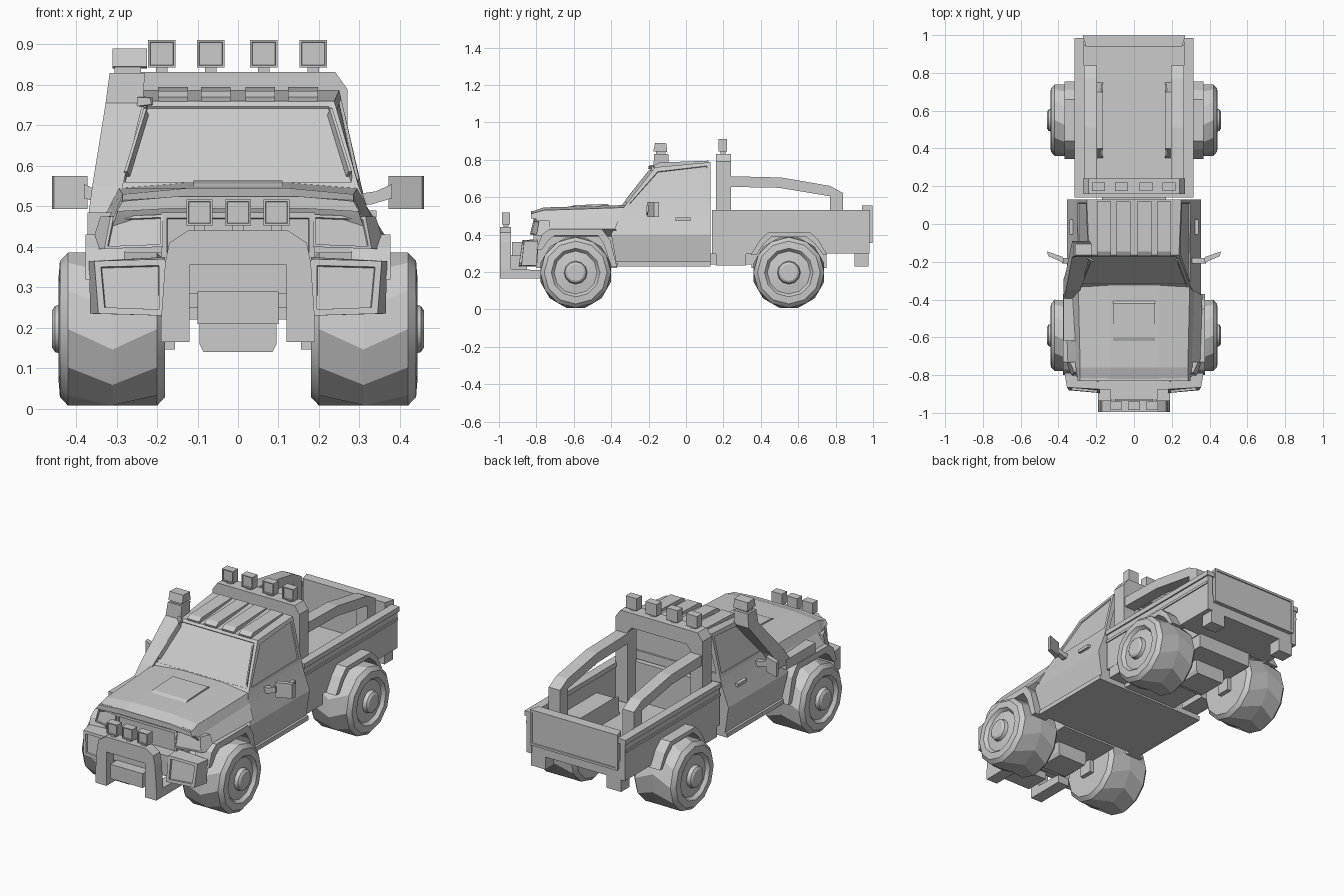
import bpy, bmesh, math
from mathutils import Vector


def make(name, verts, faces, mirror=False):
    me = bpy.data.meshes.new(name)
    me.from_pydata(verts, [], faces)
    bm = bmesh.new()
    bm.from_mesh(me)
    bmesh.ops.recalc_face_normals(bm, faces=bm.faces)
    bm.to_mesh(me)
    bm.free()
    ob = bpy.data.objects.new(name, me)
    bpy.context.collection.objects.link(ob)
    if mirror:
        ob.modifiers.new("Mirror", 'MIRROR').use_mirror_merge = False
    return ob


def rings(name, secs, mirror=False, caps=True):
    """Skin a list of equally long closed loops."""
    n = len(secs[0])
    faces = [(s * n + i, s * n + (i + 1) % n, (s + 1) * n + (i + 1) % n, (s + 1) * n + i)
             for s in range(len(secs) - 1) for i in range(n)]
    if caps:
        faces += [tuple(range(n)), tuple(range((len(secs) - 1) * n, len(secs) * n))]
    return make(name, [v for s in secs for v in s], faces, mirror)


def prism(name, pts, lo, hi, axis='X', mirror=False):
    """Extrude a 2D outline along an axis."""
    put = {'X': lambda a, b, t: (t, a, b), 'Y': lambda a, b, t: (a, t, b),
           'Z': lambda a, b, t: (a, b, t)}[axis]
    return rings(name, [[put(a, b, t) for a, b in pts] for t in (lo, hi)], mirror)


def box(name, x0, x1, y0, y1, z0, z1, mirror=False):
    return prism(name, [(x0, y0), (x1, y0), (x1, y1), (x0, y1)], z0, z1, 'Z', mirror)


def sym(pts):
    return pts + [(-a, b) for a, b in reversed(pts)]


def loft(name, stations):
    """Body shell: each station is a half section, bottom to top, mirrored in x."""
    n = len(stations[0])
    secs = [s + [(-x, y, z) for x, y, z in reversed(s)] for s in stations]
    m, last = 2 * n, (len(secs) - 1) * 2 * n
    faces = [(s * m + i, s * m + (i + 1) % m, (s + 1) * m + (i + 1) % m, (s + 1) * m + i)
             for s in range(len(secs) - 1) for i in range(m)]
    for b in (0, last):
        faces += [(b + i, b + i + 1, b + m - 2 - i, b + m - 1 - i) for i in range(n - 1)]
    return make(name, [v for s in secs for v in s], faces)


def inset(ob, d, thick, depth, zmin=-1):
    """Frame and recess, with steep walls, the faces that look along d."""
    bm = bmesh.new()
    bm.from_mesh(ob.data)
    d = Vector(d).normalized()
    fs = [f for f in bm.faces if f.normal.dot(d) > 0.8 and f.calc_center_median().z > zmin]
    bmesh.ops.inset_individual(bm, faces=fs, thickness=thick, depth=0)
    bmesh.ops.inset_individual(bm, faces=fs, thickness=.002, depth=depth)
    bm.to_mesh(ob.data)
    bm.free()


# Cab with recessed windows
cab = loft("cab", [
    [(.33, -.37, .23), (.355, -.40, .40), (.318, -.36, .50), (.298, -.33, .55), (.238, -.165, .76)],
    [(.33, .13, .23), (.355, .13, .40), (.318, .13, .50), (.305, .13, .55), (.25, .13, .787)]])
inset(cab, (0, -.8, .6), .022, -.005, .6)
inset(cab, (1, 0, .3), .028, -.007, .6)
inset(cab, (-1, 0, .3), .028, -.007, .6)
inset(cab, (0, 1, 0), .035, -.008, .6)
for x in (-.16, -.055, .055, .16):
    prism("roof_ridge", [(-.165, .755), (-.17, .77), (-.145, .785), (.12, .795), (.12, .775)],
          x - .037, x + .037)
box("door_handle", .32, .342, -.055, .025, .472, .49, True)
box("door_sill", .30, .347, -.37, .13, .23, .255, True)

# Hood, nose and fenders
loft("hood", [
    [(.28, -.77, .385), (.32, -.77, .42), (.30, -.80, .48), (.285, -.815, .515), (.13, -.82, .525)],
    [(.28, -.74, .39), (.35, -.74, .43), (.305, -.76, .48), (.285, -.76, .53), (.125, -.76, .545)],
    [(.30, -.33, .39), (.362, -.38, .43), (.318, -.35, .50), (.295, -.32, .545), (.13, -.32, .558)]])
prism("hood_scoop", [(-.63, .545), (-.60, .557), (-.42, .564), (-.40, .55)], -.11, .11)
box("engine_bay", -.175, .175, -.80, -.37, .22, .42)
grille = box("grille", -.19, .19, -.815, -.76, .34, .485)
inset(grille, (0, -1, 0), .02, -.012)
prism("hood_lip", sym([(.15, .525), (.285, .513), (.30, .487), (.16, .495)]), -.83, -.78, 'Y')
lamp = rings("headlight", [
    [(.185, -.835, .40), (.33, -.80, .395), (.315, -.785, .475), (.185, -.815, .48)],
    [(.185, -.74, .40), (.365, -.73, .395), (.34, -.73, .475), (.185, -.74, .48)]], True)
inset(lamp, (.1, -1, .1), .01, -.006)

# Front bumper with lamp pockets
box("bumper_center", -.19, .19, -.875, -.79, .25, .365)
pod = rings("bumper_end", [
    [(.18, -.895, .23), (.345, -.88, .235), (.355, -.865, .365), (.18, -.875, .37)],
    [(.18, -.80, .23), (.365, -.80, .235), (.368, -.79, .365), (.18, -.79, .375)]], True)
inset(pod, (0, -1, .1), .022, -.012)

# Bull bar and winch
prism("bull_bar", sym([(.125, .44), (.17, .41), (.18, .36), (.19, .22), (.19, .165),
                       (.12, .165), (.12, .355)]), -.995, -.935, 'Y')
prism("bull_bar_foot", [(-.98, .165), (-.77, .165), (-.77, .21), (-.94, .215)], .12, .19, mirror=True)
box("winch", -.10, .10, -.99, -.85, .21, .29)
box("winch_mount", -.125, .125, -.93, -.80, .285, .36)


# Spot lights on bull bar and roll bar
def spot(x, y, z, s):
    ob = box("spot_light", x - s, x + s, y, y + .045, z - s, z + s)
    inset(ob, (0, -1, 0), .007, -.006)
    box("spot_stalk", x - .014, x + .014, y + .01, y + .035, z - s - .02, z - s)


for x in (-.095, 0, .095):
    spot(x, -.985, .485, .032)
for x in (-.188, -.067, .064, .186):
    spot(x, .175, .877, .034)

# Wheel flares
prism("front_flare", [(-.80, .32), (-.77, .40), (-.73, .43), (-.45, .43), (-.405, .37), (-.37, .23),
                      (-.40, .23), (-.44, .35), (-.47, .395), (-.70, .395), (-.735, .37), (-.77, .32)],
      .28, .377, mirror=True)
prism("rear_flare", [(.345, .29), (.395, .37), (.44, .415), (.66, .415), (.71, .37), (.755, .29),
                     (.735, .29), (.69, .35), (.64, .39), (.46, .39), (.415, .35), (.375, .29)],
      .28, .367, mirror=True)

# Load bed with wheel boxes
prism("bed_side", [(.14, .295), (.35, .295), (.40, .36), (.45, .40), (.65, .40), (.70, .36),
                   (.75, .30), (.98, .30), (.98, .53), (.14, .53)], .275, .306, mirror=True)
box("bed_rail", .265, .314, .14, .985, .505, .532, True)
box("bed_trim", .30, .312, .14, .975, .458, .472, True)
box("bed_floor_front", -.29, .29, .14, .35, .295, .31)
box("bed_floor_middle", -.175, .175, .35, .75, .295, .31)
box("bed_floor_rear", -.29, .29, .75, .965, .30, .31)
prism("wheel_box", [(.345, .30), (.40, .42), (.70, .42), (.755, .30),
                    (.735, .30), (.69, .40), (.41, .40), (.365, .30)], .165, .28, mirror=True)
box("wheel_box_wall", .165, .175, .36, .74, .30, .41, True)
box("bed_front", -.29, .29, .14, .17, .295, .53)
gate = prism("tailgate", [(-.255, .94), (.255, .94), (.272, .998), (-.272, .998)], .355, .555, 'Z')
inset(gate, (0, 1, 0), .018, -.005)
box("tail_panel", -.29, .29, .945, .975, .30, .40)
box("rear_step", .19, .28, .90, .975, .23, .31, True)
box("side_tank", .20, .305, .16, .32, .235, .30, True)

# Roll bar
prism("roll_hoop", sym([(.24, .832), (.27, .79), (.27, .32), (.195, .32), (.195, .72), (.17, .75)]),
      .16, .24, 'Y')
prism("roll_brace", [(.23, .712), (.51, .705), (.77, .66), (.84, .622), (.84, .32), (.77, .32),
                     (.77, .605), (.50, .65), (.23, .655)], .195, .265, mirror=True)

# Snorkel on the left side
box("snorkel_base", -.372, -.30, -.62, -.36, .43, .485)
rings("snorkel_pipe", [[(x0, y0, z), (x1, y0, z), (x1, y1, z), (x0, y1, z)] for x0, x1, y0, y1, z in (
    (-.372, -.29, -.41, -.29, .46), (-.36, -.285, -.35, -.25, .55),
    (-.327, -.235, -.175, -.09, .755), (-.317, -.23, -.17, -.095, .83))])
box("snorkel_neck", -.305, -.24, -.16, -.11, .825, .85)
prism("snorkel_head", [(-.175, .845), (-.10, .84), (-.105, .888), (-.165, .89)], -.31, -.225)

# Door mirrors
prism("door_mirror", [(.372, -.205), (.455, -.17), (.46, -.145), (.375, -.175)], .493, .575, 'Z', True)
prism("mirror_arm", [(.29, .50), (.33, .505), (.38, .52), (.38, .555), (.34, .537), (.29, .53)],
      -.21, -.18, 'Y', True)

# Wheels and axles
N = 12
SECTION = [(.18, .07, 0), (.18, .168, 0), (.20, .189, 0), (.31, .195, .5), (.42, .189, 0), (.44, .168, 0),
           (.443, .13, 0), (.425, .115, 0), (.432, .062, 0), (.452, .057, 0), (.46, .045, 0)]
for pos, yc in (("front", -.59), ("rear", .55)):
    loops = []
    for x, r, off in SECTION:
        ang = [2 * math.pi * (i + off) / N for i in range(N)]
        loops.append([(x, yc - r * math.cos(a), .197 - r * math.sin(a)) for a in ang])
    wheel = rings(pos + "_wheel", loops, True)
    bpy.context.view_layer.objects.active = wheel
    wheel.select_set(True)
    bpy.ops.object.shade_smooth_by_angle(angle=math.radians(32))
    wheel.select_set(False)
    for p in wheel.data.polygons:
        if p.center.x < .42 and abs(p.normal.x) < .5:
            p.use_smooth = False
    box(pos + "_axle", .155, .20, yc - .04, yc + .04, .147, .24, True)
    prism(pos + "_differential", sym([(.095, .24), (.095, .16), (.085, .14)]), yc - .08, yc + .08, 'Y')
box("rear_frame", -.17, .17, .35, .75, .22, .30)
box("frame_link", -.17, .17, .10, .37, .24, .30)
